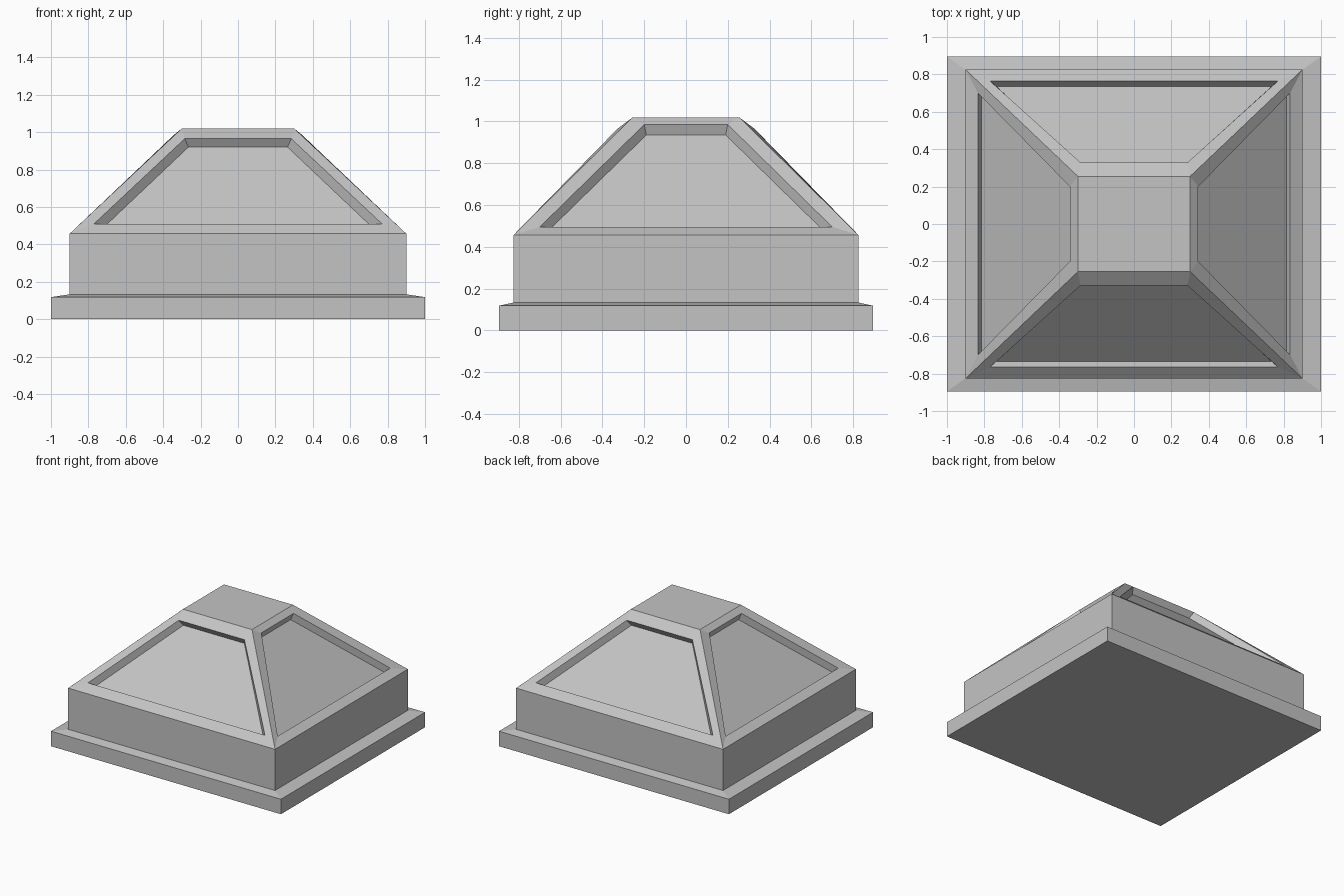
import bpy
import bmesh

cube = bpy.data.objects.get("Cube")
if cube:
    bpy.data.objects.remove(cube, do_unlink=True)

grey = bpy.data.materials.new("plain grey")
grey.use_nodes = True
grey.diffuse_color = (0.55, 0.55, 0.55, 1)
grey.node_tree.nodes["Principled BSDF"].inputs["Base Color"].default_value = (0.55, 0.55, 0.55, 1)


def ring(bm, hx, hy, z):
    """Rectangle of four corners, counter-clockwise from front left."""
    return [bm.verts.new((sx * hx, sy * hy, z))
            for sx, sy in ((-1, -1), (1, -1), (1, 1), (-1, 1))]


def bridge(bm, lower, upper):
    for i in range(4):
        j = (i + 1) % 4
        bm.faces.new((lower[i], lower[j], upper[j], upper[i]))


def finish(bm, name):
    bmesh.ops.recalc_face_normals(bm, faces=bm.faces)
    mesh = bpy.data.meshes.new(name)
    bm.to_mesh(mesh)
    bm.free()
    mesh.materials.append(grey)
    obj = bpy.data.objects.new(name, mesh)
    bpy.context.collection.objects.link(obj)


# Flange with a sloping lip, and the upright curb above it
EAVES = (0.90, 0.825, 0.457)
bm = bmesh.new()
levels = [ring(bm, *r) for r in
          ((1, 0.895, 0), (1, 0.895, 0.118), (0.9, 0.825, 0.133), EAVES)]
bm.faces.new(levels[0][::-1])
for lower, upper in zip(levels, levels[1:]):
    bridge(bm, lower, upper)
finish(bm, "flange_and_curb")

# Hipped roof: each slope is a frame around a sunken panel.
# Panel corners are (half width, distance from centre, height), bottom then top.
front_rim = ((0.77, 0.765, 0.51), (0.285, 0.328, 0.965))
front_floor = ((0.735, 0.735, 0.475), (0.265, 0.30, 0.92))
side_rim = ((0.70, 0.835, 0.495), (0.20, 0.343, 0.985))
side_floor = ((0.68, 0.815, 0.456), (0.19, 0.325, 0.935))


def panel(bm, side, corners):
    """Four corners of a panel, turned to face one of the four sides."""
    (wb, db, zb), (wt, dt, zt) = corners
    loop = []
    for w, d, z in ((-wb, db, zb), (wb, db, zb), (wt, dt, zt), (-wt, dt, zt)):
        xy = ((w, -d), (d, w), (-w, d), (-d, -w))[side]
        loop.append(bm.verts.new((*xy, z)))
    return loop


bm = bmesh.new()
eaves = ring(bm, *EAVES)
top = ring(bm, 0.30, 0.255, 1.02)
bm.faces.new(top)
for i in range(4):
    j = (i + 1) % 4
    slope = [eaves[i], eaves[j], top[j], top[i]]
    rim_shape, floor_shape = ((front_rim, front_floor), (side_rim, side_floor))[i % 2]
    rim = panel(bm, i, rim_shape)
    floor = panel(bm, i, floor_shape)
    bridge(bm, slope, rim)
    bridge(bm, rim, floor)
    bm.faces.new(floor)
finish(bm, "panelled_roof")
